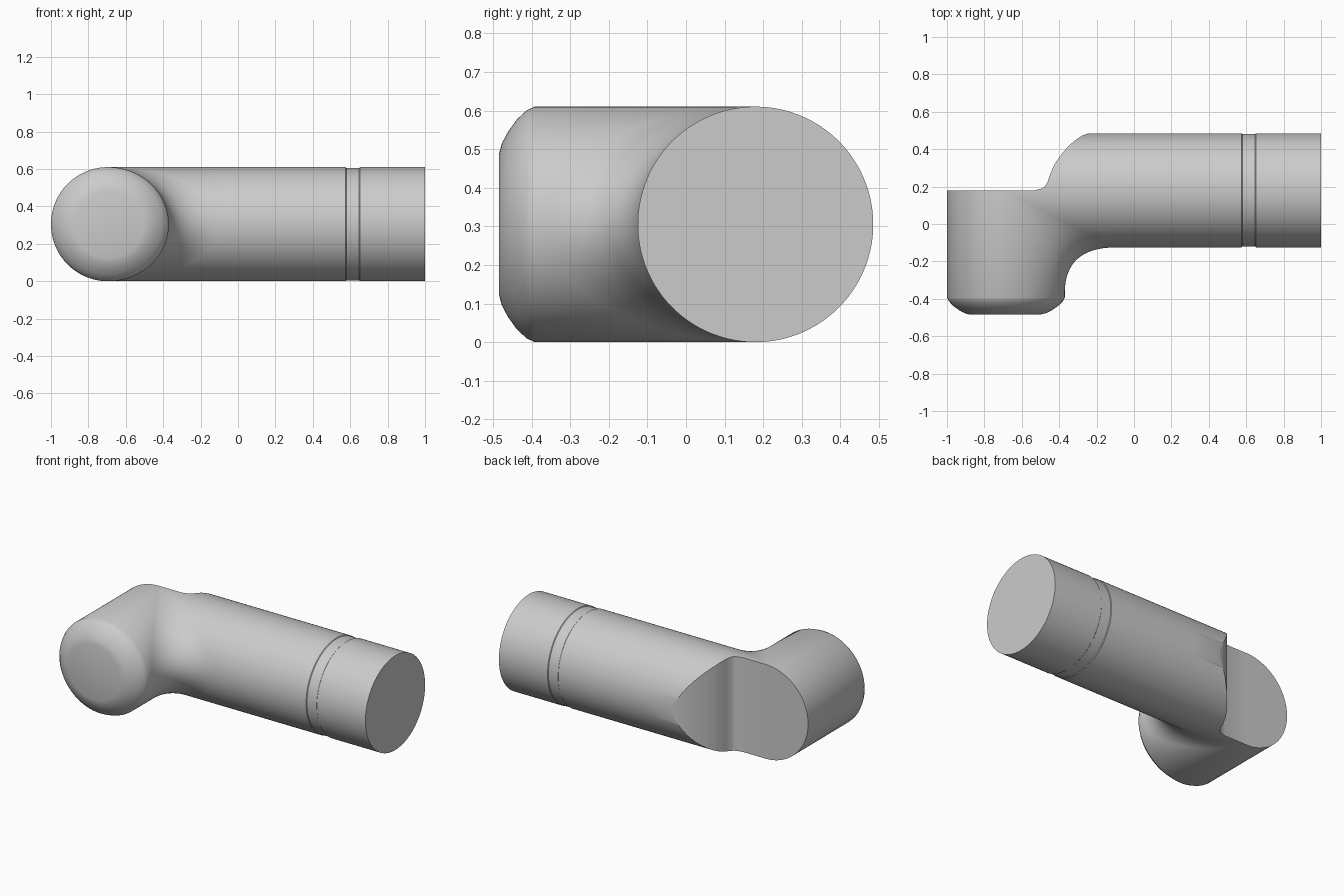
import bpy, bmesh
from math import sin, cos, pi

if "Cube" in bpy.data.objects:
    bpy.data.objects.remove(bpy.data.objects["Cube"])

R = 0.305                      # pipe radius
CX, CY, CZ = -0.695, 0.18, R   # point where the two pipe axes cross
BULGE = 0.325 / R              # short arm is slightly fuller on the inner side
N = 96
ANGLES = [-pi / 2 + pi * i / N for i in range(N + 1)]

bm = bmesh.new()


def sheet(rows):
    """Skin a grid of points, dropping collapsed corners."""
    grid = [[bm.verts.new(p) for p in row] for row in rows]
    for r0, r1 in zip(grid, grid[1:]):
        for i in range(len(r0) - 1):
            bm.faces.new((r0[i], r0[i + 1], r1[i + 1], r1[i]))


def short_row(rho, y, side):
    """Half ring round the short arm (axis along y)."""
    return [(CX + side * rho * cos(a), y, CZ + rho * sin(a)) for a in ANGLES]


def long_row(rho, x, side):
    """Half ring round the long arm (axis along x)."""
    return [(x, CY + side * rho * cos(a), CZ + rho * sin(a)) for a in ANGLES]


def lerp(table, v):
    for (v0, x0), (v1, x1) in zip(table, table[1:]):
        if v <= v1:
            return x0 + (x1 - x0) * (v - v0) / (v1 - v0)
    return table[-1][1]


# Rounded nose of the short arm: radius, y
nose = [(0, -.485), (.18, -.485), (.21, -.477), (.24, -.461),
        (.272, -.438), (.295, -.413), (R, -.392)]
# Long arm with its shallow groove, then the flat end: radius, x
tube = [(R, -.05), (R, .575), (.301, .579), (.301, .648),
        (R, .652), (R, 1), (0, 1)]

# Inner side: nose, blended elbow, long tube front
rows = [short_row(rho, y, BULGE) for rho, y in nose]
for k in range(21):
    t = k / 20
    u = 1 - t
    a = u * u * R * BULGE + 2 * u * t * .33 + t * t * .6
    b = -(u * u * .54 + 2 * u * t * R + t * t * R)
    rows.append([(CX + a * cos(p), CY + b * cos(p), CZ + R * sin(p))
                 for p in ANGLES])
rows += [long_row(rho, x, -1) for rho, x in tube]
sheet(rows)

# Outer side of the short arm and half of its flat back
rows = [short_row(rho, y, -1) for rho, y in nose + [(R, CY)]]
rows.append([(CX, CY, CZ + R * sin(a)) for a in ANGLES])
sheet(rows)

# Curved step at the back: distance behind the axis, x
step = [(0, -.53), (.005, -.5), (.018, -.478), (.045, -.462), (.09, -.447),
        (.13, -.43), (.17, -.405), (.21, -.374), (.245, -.341),
        (.275, -.305), (.295, -.272), (R, -.24)]

# Back of the long tube, trimmed by the step
rows = [[(lerp(step, R * cos(a)), CY + R * cos(a), CZ + R * sin(a))
         for a in ANGLES]]
rows += [long_row(rho, x, 1) for rho, x in tube]
sheet(rows)

# Flat back and the step wall
rows = [[(CX, CY, CZ + R * sin(a)) for a in ANGLES]]
for p in ANGLES[N // 2:][::-1]:
    v = R * cos(p)
    rows.append([(lerp(step, v), CY + v, CZ + R * sin(p) * sin(a))
                 for a in ANGLES])
sheet(rows)

bmesh.ops.remove_doubles(bm, verts=bm.verts, dist=1e-5)
bmesh.ops.dissolve_degenerate(bm, edges=bm.edges, dist=1e-5)
bmesh.ops.recalc_face_normals(bm, faces=bm.faces)

mesh = bpy.data.meshes.new("pipe_elbow")
bm.to_mesh(mesh)
bm.free()
obj = bpy.data.objects.new("pipe_elbow", mesh)
bpy.context.collection.objects.link(obj)
bpy.context.view_layer.objects.active = obj
obj.select_set(True)
bpy.ops.object.shade_smooth_by_angle(angle=0.52)
